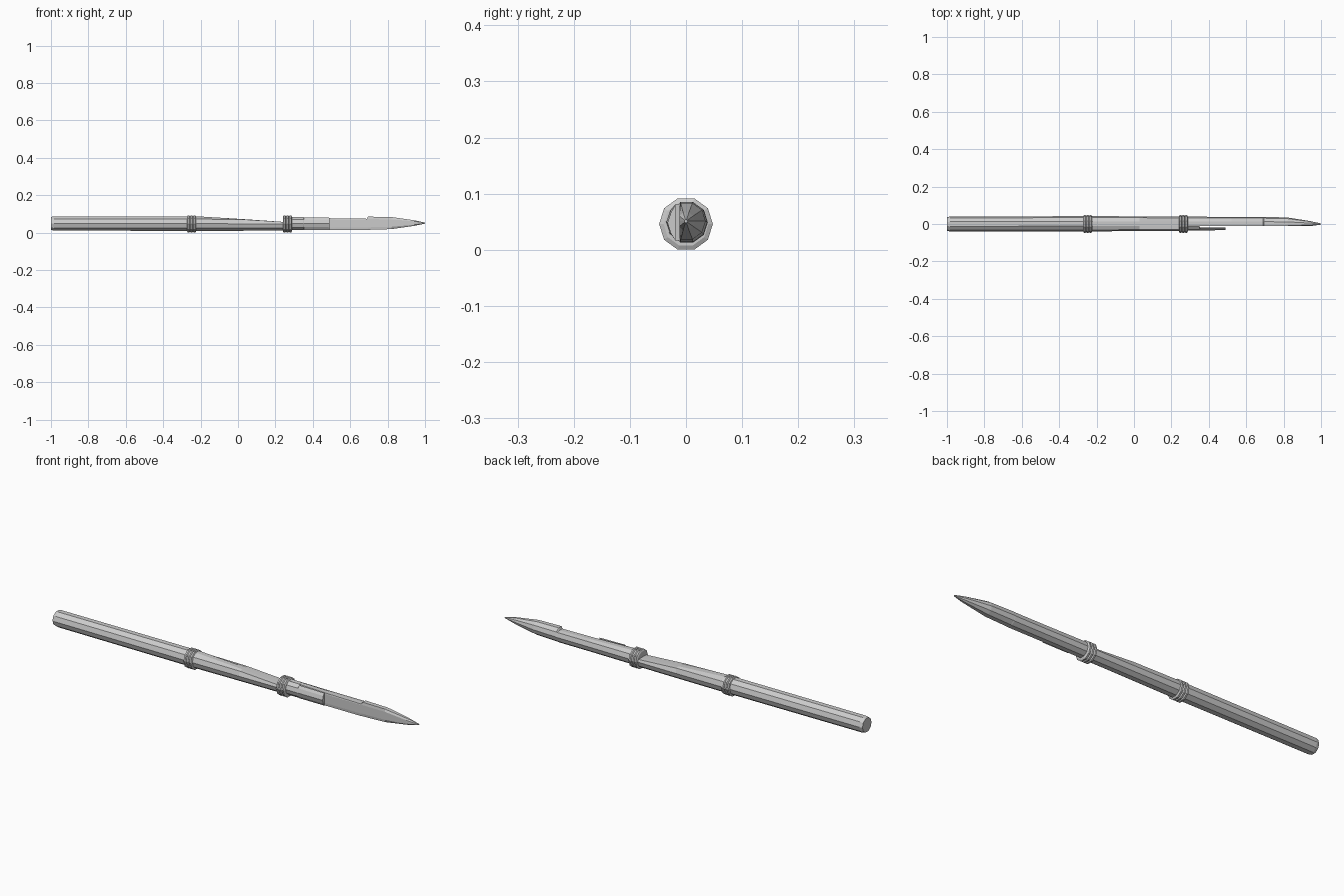
import bpy, bmesh, math

if "Cube" in bpy.data.objects:
    bpy.data.objects.remove(bpy.data.objects["Cube"])

SIDES = 10
CZ = 0.046


def loft(name, stations):
    """Ten-sided rod; each station: x, centre y, centre z, radius, then optional shaved limits."""
    bm = bmesh.new()
    rings = []
    for x, cy, cz, r, lim in stations:
        ring = []
        for i in range(SIDES):
            a = 2 * math.pi * i / SIDES
            y = cy + r * math.cos(a)
            z = cz + r * math.sin(a)
            y = min(max(y, lim.get("ymin", -1)), lim.get("ymax", 1))
            z = min(z, lim.get("zmax", 1))
            ring.append(bm.verts.new((x, y, z)))
        rings.append(ring)
    for a, b in zip(rings, rings[1:]):
        for i in range(SIDES):
            j = (i + 1) % SIDES
            bm.faces.new((a[i], a[j], b[j], b[i]))
    bm.faces.new(rings[0][::-1])
    bm.faces.new(rings[-1])
    bmesh.ops.remove_doubles(bm, verts=bm.verts[:], dist=0.0004)
    bmesh.ops.recalc_face_normals(bm, faces=bm.faces[:])
    mesh = bpy.data.meshes.new(name)
    bm.to_mesh(mesh)
    bm.free()
    obj = bpy.data.objects.new(name, mesh)
    bpy.context.collection.objects.link(obj)
    return obj


# Handle, its front end shaved to a sloping splice
loft("handle", [
    (-1.0, 0, 0.049, 0.036, {}),
    (-0.985, 0, 0.049, 0.040, {}),
    (-0.22, 0.001, 0.048, 0.041, {}),
    (0.03, 0.002, 0.047, 0.039, {"zmax": 0.072}),
    (0.26, 0.002, 0.047, 0.038, {"zmax": 0.056}),
])

# Thin tongue of the handle left along the front of the blade
loft("splice_tongue", [
    (0.25, 0, 0.049, 0.036, {"ymax": -0.008}),
    (0.35, 0, 0.049, 0.035, {"ymax": -0.008}),
    (0.352, 0, 0.049, 0.034, {"ymax": -0.019}),
    (0.49, 0, 0.048, 0.033, {"ymax": -0.019}),
])

# Pointed blade, flat at the front, with a notch in its upper edge
FLAT = -0.012
loft("blade", [
    (0.25, 0.001, 0.049, 0.038, {"ymin": FLAT}),
    (0.35, 0.001, 0.049, 0.038, {"ymin": FLAT, "zmax": 0.081}),
    (0.52, 0.001, 0.049, 0.037, {"ymin": FLAT, "zmax": 0.076}),
    (0.69, 0.001, 0.049, 0.037, {"ymin": FLAT, "zmax": 0.074}),
    (0.695, 0.001, 0.050, 0.037, {"ymin": FLAT}),
    (0.82, 0.001, 0.051, 0.034, {"ymin": FLAT}),
    (0.94, 0.0, 0.051, 0.016, {"ymin": FLAT}),
    (1.0, 0.0, 0.051, 0.003, {}),
])

# Two cord bindings, each of three turns
for label, x0 in (("rear", -0.248), ("front", 0.264)):
    steps = [(x0 - 0.024, 0, CZ, 0.040, {})]
    for k in (-1, 0, 1):
        c = x0 + k * 0.016
        steps += [(c - 0.004, 0, CZ, 0.048, {}), (c + 0.004, 0, CZ, 0.048, {}),
                  (c + 0.008, 0, CZ, 0.043 if k < 1 else 0.040, {})]
    loft(label + "_binding", steps)
